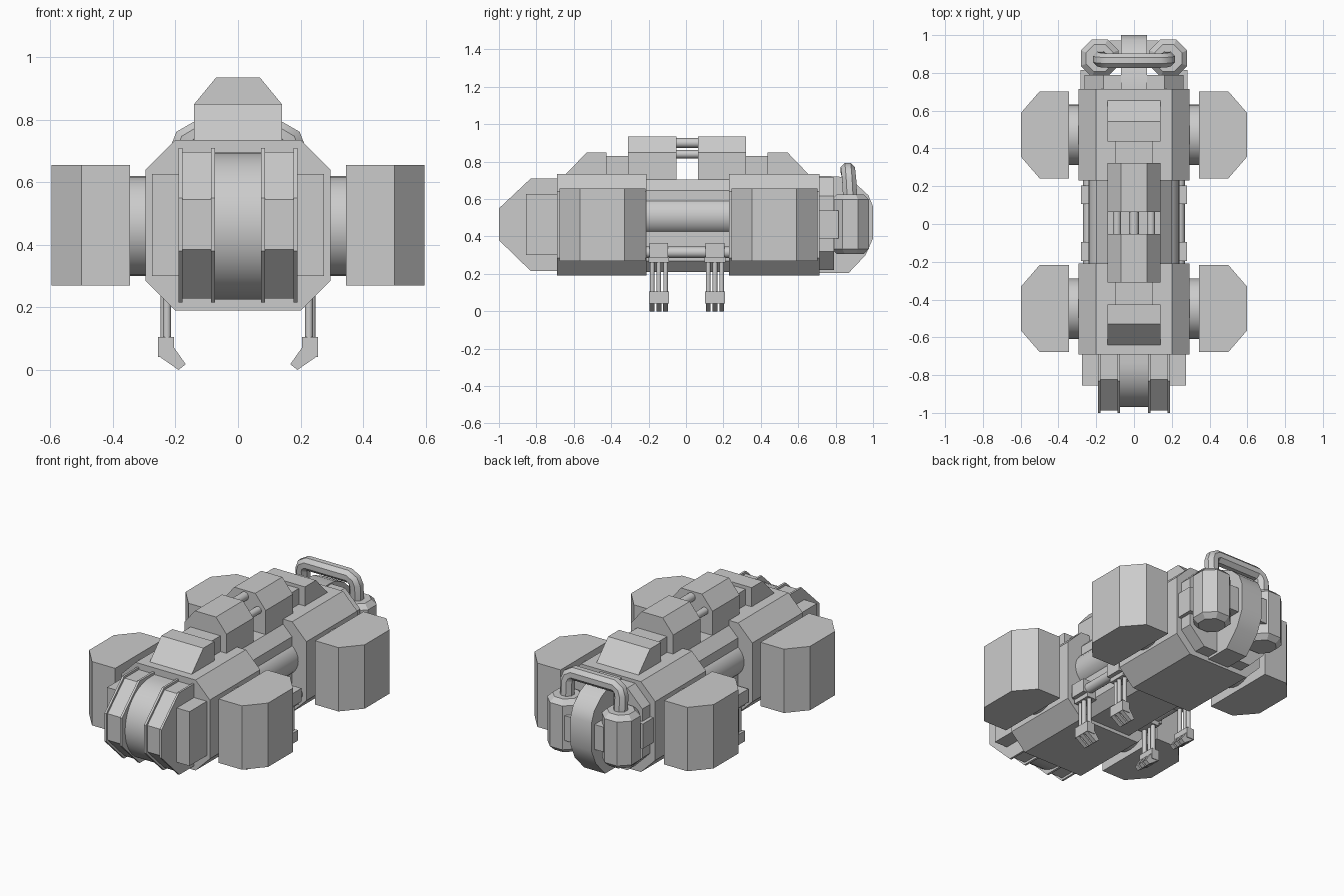
import bpy, bmesh
from math import cos, sin, pi, radians
from mathutils import Vector

if "Cube" in bpy.data.objects:
    bpy.data.objects.remove(bpy.data.objects["Cube"])


def finish(name, bm, mirror=False, smooth=None, bevel=0):
    bmesh.ops.recalc_face_normals(bm, faces=bm.faces)
    me = bpy.data.meshes.new(name)
    bm.to_mesh(me)
    bm.free()
    ob = bpy.data.objects.new(name, me)
    bpy.context.collection.objects.link(ob)
    if bevel:
        m = ob.modifiers.new("Bevel", 'BEVEL')
        m.width, m.segments = bevel, 1
        m.limit_method, m.angle_limit = 'ANGLE', radians(60)
    if mirror:
        ob.modifiers.new("Mirror", 'MIRROR')
    if smooth:
        bpy.ops.object.select_all(action='DESELECT')
        ob.select_set(True)
        bpy.context.view_layer.objects.active = ob
        bpy.ops.object.shade_smooth_by_angle(angle=radians(smooth))
    return ob


def prism(name, pts, axis, a, b, **kw):
    """Extrude a 2D profile along an axis: X takes (y,z), Y takes (x,z), Z takes (x,y)."""
    place = {'X': lambda p, t: (t, p[0], p[1]),
             'Y': lambda p, t: (p[0], t, p[1]),
             'Z': lambda p, t: (p[0], p[1], t)}[axis]
    bm = bmesh.new()
    lo = [bm.verts.new(place(p, a)) for p in pts]
    hi = [bm.verts.new(place(p, b)) for p in pts]
    bm.faces.new(lo)
    bm.faces.new(hi[::-1])
    for i in range(len(pts)):
        j = (i + 1) % len(pts)
        bm.faces.new((lo[i], lo[j], hi[j], hi[i]))
    return finish(name, bm, **kw)


def box(name, x, y, z, **kw):
    return prism(name, [(x[0], y[0]), (x[1], y[0]), (x[1], y[1]), (x[0], y[1])], 'Z', *z, **kw)


def ring(cu, cv, r, n, rot=0.0, sweep=2 * pi):
    k = n if sweep == 2 * pi else n + 1
    return [(cu + r * cos(rot + sweep * i / n), cv + r * sin(rot + sweep * i / n)) for i in range(k)]


def octagon(w, z0, z1, c):
    return [(w - c, z1), (w, z1 - c), (w, z0 + c), (w - c, z0),
            (c - w, z0), (-w, z0 + c), (-w, z1 - c), (c - w, z1)]


# main hull: two octagonal sections joined by a narrower waist
prism("hull_front", octagon(0.295, 0.19, 0.735, 0.095), 'Y', -0.69, -0.21)
prism("hull_rear", octagon(0.295, 0.19, 0.735, 0.095), 'Y', 0.23, 0.715)
prism("waist_core", octagon(0.2, 0.21, 0.705, 0.06), 'Y', -0.25, 0.27)
prism("waist_side_pipe", ring(0.138, 0.508, 0.103, 24), 'Y', -0.25, 0.27, mirror=True, smooth=30)

# nose: rounded centre, two framed ribs, side boxes
arc = ring(-0.735, 0.46, 0.235, 20, pi / 2, pi)
prism("nose_centre", [(-0.68, 0.695)] + arc + [(-0.68, 0.225)], 'X', -0.085, 0.085, smooth=30)


def rib(d):
    e = d * 0.42
    return [(-0.68, 0.71 - d), (-0.83 + e, 0.71 - d), (-1 + d, 0.55 - e), (-1 + d, 0.38 + e),
            (-0.83 + e, 0.215 + d), (-0.68, 0.215 + d)]


prism("nose_rib_panel", rib(0.013), 'X', 0.085, 0.18, mirror=True)
prism("nose_rib_rim_inner", rib(0), 'X', 0.074, 0.087, mirror=True)
prism("nose_rib_rim_outer", rib(0), 'X', 0.178, 0.19, mirror=True)
box("nose_side_box", (0.15, 0.275), (-0.855, -0.68), (0.30, 0.627), mirror=True)

# four side pods with round connectors
for tag, y in (("front", -0.4475), ("rear", 0.472)):
    pts = [(0.345, -0.23), (0.5, -0.23), (0.597, -0.118), (0.597, 0.118), (0.5, 0.23), (0.345, 0.23)]
    prism(tag + "_pod", [(px, y + py) for px, py in pts], 'Z', 0.27, 0.655, mirror=True)
    prism(tag + "_pod_connector", ring(y, 0.46, 0.16, 24), 'X', 0.2, 0.36, mirror=True, smooth=30)

# roof: wedge, step and chamfered crate at each end
crate = [(0.14, 0.70), (0.14, 0.85), (0.07, 0.935), (-0.07, 0.935), (-0.14, 0.85), (-0.14, 0.70)]
for tag, s, c in (("front", -1, 0.0), ("rear", 1, 0.012)):
    prism(tag + "_roof_wedge", [(s * 0.655 + c, 0.72), (s * 0.53 + c, 0.85),
                                (s * 0.425 + c, 0.85), (s * 0.425 + c, 0.72)], 'X', -0.14, 0.14)
    y0, y1 = sorted((s * 0.44 + c, s * 0.29 + c))
    box(tag + "_roof_step", (-0.10, 0.10), (y0, y1), (0.72, 0.83))
    y0, y1 = sorted((s * 0.31 + c, s * 0.052 + c))
    prism(tag + "_roof_crate", crate, 'Y', y0, y1)
prism("crate_link_side", ring(0.09, 0.84, 0.022, 12), 'Y', -0.07, 0.08, mirror=True, smooth=40)
prism("crate_link_centre", ring(0, 0.90, 0.026, 12), 'Y', -0.07, 0.08, smooth=40)

# legs: hip mount, struts, ankle block and three claws
foot = [(0.205, 0.105), (0.255, 0.105), (0.255, 0.042), (0.205, 0.042)]
claw = [(0.255, 0.045), (0.19, 0.0), (0.167, 0.018), (0.205, 0.072)]
for tag, y in (("front", -0.145), ("rear", 0.155)):
    box(tag + "_leg_mount", (0.18, 0.255), (y - 0.055, y + 0.055), (0.26, 0.335), mirror=True)
    box(tag + "_leg_bracket", (0.18, 0.28), (y - 0.05, y + 0.05), (0.285, 0.365), mirror=True)
    for i in (-1, 0, 1):
        yc = y + i * 0.036
        prism(f"{tag}_leg_strut_{i + 2}", ring(0.227 + 0.008 * (i == 0), yc, 0.013, 10), 'Z',
              0.08, 0.29, mirror=True, smooth=45)
        prism(f"{tag}_claw_{i + 2}", claw, 'Y', yc - 0.013, yc + 0.013, mirror=True)
    prism(tag + "_ankle", foot, 'Y', y - 0.053, y + 0.053, mirror=True)
prism("leg_hip_rod", ring(0.24, 0.315, 0.03, 16), 'Y', -0.24, 0.25, mirror=True, smooth=40)

# tail: octagonal plate, curved centre strap, two tanks with brackets
prism("tail_plate", octagon(0.262, 0.22, 0.715, 0.10), 'Y', 0.70, 0.79)
strap = [(0.70, 0.725), (0.82, 0.72), (0.91, 0.68), (0.975, 0.62), (1, 0.56), (1, 0.39),
         (0.96, 0.30), (0.87, 0.205), (0.70, 0.205)]
prism("tail_strap", strap, 'X', -0.07, 0.07, smooth=35)
prism("tank", ring(0.182, 0.878, 0.108, 8, pi / 8), 'Z', 0.305, 0.625, mirror=True, bevel=0.028)
box("tank_outer_bracket", (0.225, 0.283), (0.70, 0.815), (0.39, 0.54), mirror=True)
box("tank_inner_bracket", (0.05, 0.13), (0.90, 0.972), (0.39, 0.54), mirror=True)

# carrying handle: octagonal tube swept along a rounded arch
path = [Vector(p) for p in ((-0.178, 0.878, 0.60), (-0.178, 0.872, 0.71), (-0.168, 0.868, 0.737),
                            (-0.14, 0.865, 0.755))]
path += [Vector((-p.x, p.y, p.z)) for p in reversed(path)]
bm = bmesh.new()
rings = []
for i, p in enumerate(path):
    t = (path[min(i + 1, len(path) - 1)] - path[max(i - 1, 0)]).normalized()
    side = Vector((0, 1, 0))
    up = t.cross(side).normalized()
    rings.append([bm.verts.new(p + side * u + up * v) for u, v in ring(0, 0, 0.041, 8, pi / 8)])
for r0, r1 in zip(rings, rings[1:]):
    for k in range(8):
        bm.faces.new((r0[k], r0[(k + 1) % 8], r1[(k + 1) % 8], r1[k]))
bm.faces.new(rings[0])
bm.faces.new(rings[-1][::-1])
finish("tail_handle", bm, smooth=40)
